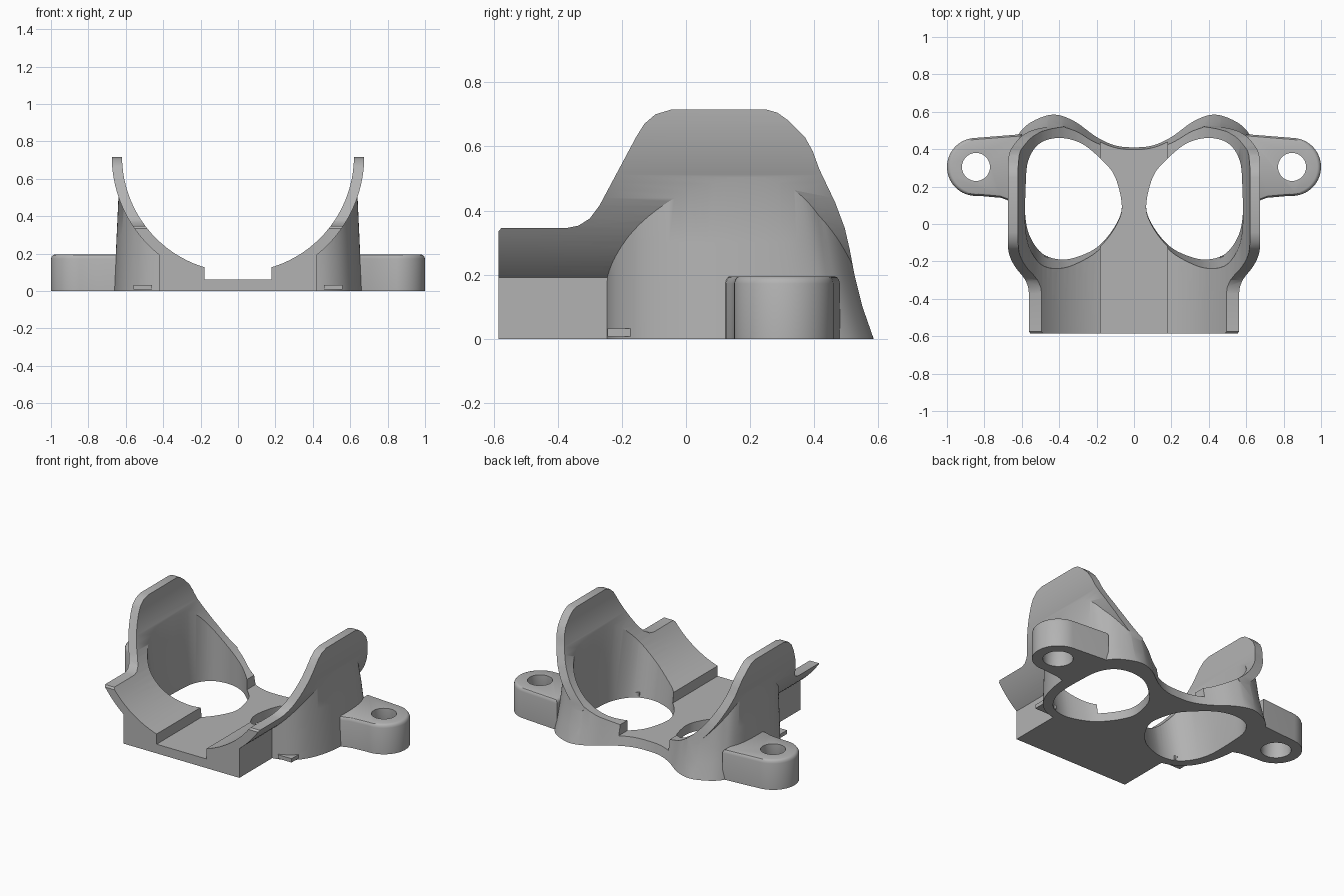
import bpy, bmesh, math
from mathutils import Vector

if "Cube" in bpy.data.objects:
    bpy.data.objects.remove(bpy.data.objects["Cube"])

grey = bpy.data.materials.new("plain grey")
grey.use_nodes = True
GREY = (0.45, 0.45, 0.45, 1)
grey.diffuse_color = GREY
grey.node_tree.nodes["Principled BSDF"].inputs["Base Color"].default_value = GREY

AXIS_Z = 0.72          # height of the cradle's cylinder axis
R_IN, R_OUT = 0.62, 0.675


def loft(name, rings):
    """Closed solid through a stack of equal-length rings."""
    bm = bmesh.new()
    rows = [[bm.verts.new(p) for p in ring] for ring in rings]
    n = len(rows[0])
    for low, high in zip(rows, rows[1:]):
        for i in range(n):
            j = (i + 1) % n
            bm.faces.new((low[i], low[j], high[j], high[i]))
    bm.faces.new(rows[0][::-1])
    bm.faces.new(rows[-1])
    bmesh.ops.recalc_face_normals(bm, faces=bm.faces)
    mesh = bpy.data.meshes.new(name)
    bm.to_mesh(mesh)
    bm.free()
    obj = bpy.data.objects.new(name, mesh)
    bpy.context.collection.objects.link(obj)
    return obj


def box(name, x0, x1, y0, y1, z0, z1):
    plan = [(x0, y0), (x1, y0), (x1, y1), (x0, y1)]
    return loft(name, [[(x, y, z) for x, y in plan] for z in (z0, z1)])


def spline(points, steps=6):
    """Smooth curve through the inner points; the end points only guide it."""
    p = [Vector(q) for q in points]
    out = []
    for a, b, c, d in zip(p, p[1:], p[2:], p[3:]):
        for k in range(steps):
            t = k / steps
            out.append(0.5 * (2 * b + (c - a) * t + (2 * a - 5 * b + 4 * c - d) * t * t
                              + (3 * b - a - 3 * c + d) * t ** 3))
    return out + [p[-2]]


def combine(obj, other, operation):
    mod = obj.modifiers.new("combine", "BOOLEAN")
    mod.operation, mod.solver, mod.object = operation, "EXACT", other
    graph = bpy.context.evaluated_depsgraph_get()
    mesh = bpy.data.meshes.new_from_object(obj.evaluated_get(graph))
    obj.modifiers.clear()
    obj.data = mesh
    bpy.data.objects.remove(other)


def finish(obj):
    obj.data.materials.clear()
    obj.data.materials.append(grey)
    bpy.ops.object.select_all(action="DESELECT")
    obj.select_set(True)
    bpy.context.view_layer.objects.active = obj
    bpy.ops.object.shade_smooth_by_angle(angle=math.radians(32))


# Socket body: two-lobed plan with a drafted back wall
half = spline([(0.3, -0.25), (0.40, -0.25), (0.5, -0.22), (0.58, -0.15), (0.635, -0.03),
               (0.66, 0.12), (0.66, 0.27), (0.645, 0.4), (0.61, 0.49), (0.54, 0.55),
               (0.43, 0.585), (0.32, 0.55), (0.2, 0.465), (0.1, 0.42), (0, 0.41), (-0.1, 0.42)])
plan = [(p.x, p.y) for p in half]
plan += [(-x, y) for x, y in plan[-2::-1]]


def body_ring(z, draft):
    return [(x * (1 - 0.07 * z), y - draft * min(max((y - 0.25) / 0.25, 0), 1), z)
            for x, y in plan]


cradle = loft("cradle", [body_ring(z, d) for z, d in
                         ((-0.08, -0.02), (0, 0), (0.1, 0.03), (0.2, 0.055), (0.3, 0.07), (0.55, 0.12))])

# Front block under the trough
combine(cradle, box("front_block", -0.42, 0.42, -0.62, 0.2, -0.05, 0.32), "UNION")

# Curved side shells
start = math.asin(0.4 / R_OUT)
for s in (1, -1):
    section = [(s * 0.1, 0.6)]
    for k in range(25):
        a = start + (math.pi / 2 - start) * k / 24
        section.append((s * R_OUT * math.sin(a), AXIS_Z - R_OUT * math.cos(a)))
    section += [(s * R_OUT, 0.76), (s * 0.1, 0.76)]
    combine(cradle, loft("side_shell", [[(x, y, z) for x, z in section] for y in (-0.61, 0.61)]), "UNION")

# Side outline trims the tall wings, the low front and the flat base
outline = [(-0.585, 0), (-0.585, 0.335), (-0.575, 0.346), (-0.37, 0.346), (-0.335, 0.353),
           (-0.3, 0.375), (-0.27, 0.415), (-0.155, 0.63), (-0.13, 0.67), (-0.095, 0.7),
           (-0.045, 0.715), (0.25, 0.715), (0.285, 0.705), (0.32, 0.68), (0.37, 0.63),
           (0.395, 0.585), (0.415, 0.53), (0.465, 0.425), (0.495, 0.345), (0.51, 0.28),
           (0.525, 0.2), (0.55, 0.1), (0.585, 0)]
combine(cradle, loft("side_trim", [[(x, y, z) for y, z in outline] for x in (-1, 1)]), "INTERSECT")

# Round trough and the flat channel along its bottom
circle = [(R_IN * math.cos(math.tau * k / 96), AXIS_Z + R_IN * math.sin(math.tau * k / 96)) for k in range(96)]
combine(cradle, loft("trough", [[(x, y, z) for x, z in circle] for y in (-0.8, 0.8)]), "DIFFERENCE")
combine(cradle, box("channel", -0.18, 0.18, -0.8, 0.8, 0.06, 0.4), "DIFFERENCE")

# Oval openings, widening upward toward the front
oval = [(0.065, 0.1), (0.1, 0.25), (0.17, 0.34), (0.28, 0.43), (0.40, 0.46), (0.505, 0.43),
        (0.565, 0.34), (0.58, 0.2), (0.58, 0.03), (0.55, -0.08), (0.48, -0.165),
        (0.37, -0.19), (0.25, -0.155), (0.17, -0.1), (0.095, 0.0)]
oval = spline([oval[-1]] + oval + oval[:2])[:-1]
for s in (1, -1):
    rings = [[(s * p.x, p.y - 0.4 * max(z, 0) * max(0.3 - p.y, 0), z) for p in oval]
             for z in (-0.1, 0, 0.6)]
    combine(cradle, loft("opening", rings), "DIFFERENCE")
finish(cradle)

# Mounting ears with screw holes, and small locating tabs
for s, side in ((1, "left"), (-1, "right")):
    cx, cy, r = 0.845, 0.305, 0.155
    ear_plan = [(0.6, 0.115), (0.67, 0.125), (0.71, 0.14)]
    ear_plan += [(cx + r * math.cos(a), cy + r * math.sin(a))
                 for a in (math.radians(-95 + 180 * k / 28) for k in range(29))]
    ear_plan += [(0.6, 0.48)]
    rings = [[(s * (0.8 + (x - 0.8) * f), cy + (y - cy) * f, z) for x, y in ear_plan]
             for z, f in ((0, 1), (0.172, 1), (0.184, 0.98), (0.192, 0.945), (0.195, 0.9))]
    ear = loft(side + "_mounting_ear", rings)
    hole = [[(s * cx + q * math.cos(math.tau * k / 40), cy + q * math.sin(math.tau * k / 40), z)
             for k in range(40)] for z, q in ((-0.05, 0.09), (0.06, 0.09), (0.1, 0.075), (0.3, 0.075))]
    combine(ear, loft("screw_hole", hole), "DIFFERENCE")
    finish(ear)
    xs = sorted((s * 0.46, s * 0.56))
    finish(box(side + "_locating_tab", xs[0], xs[1], -0.245, -0.17, 0.008, 0.033))
